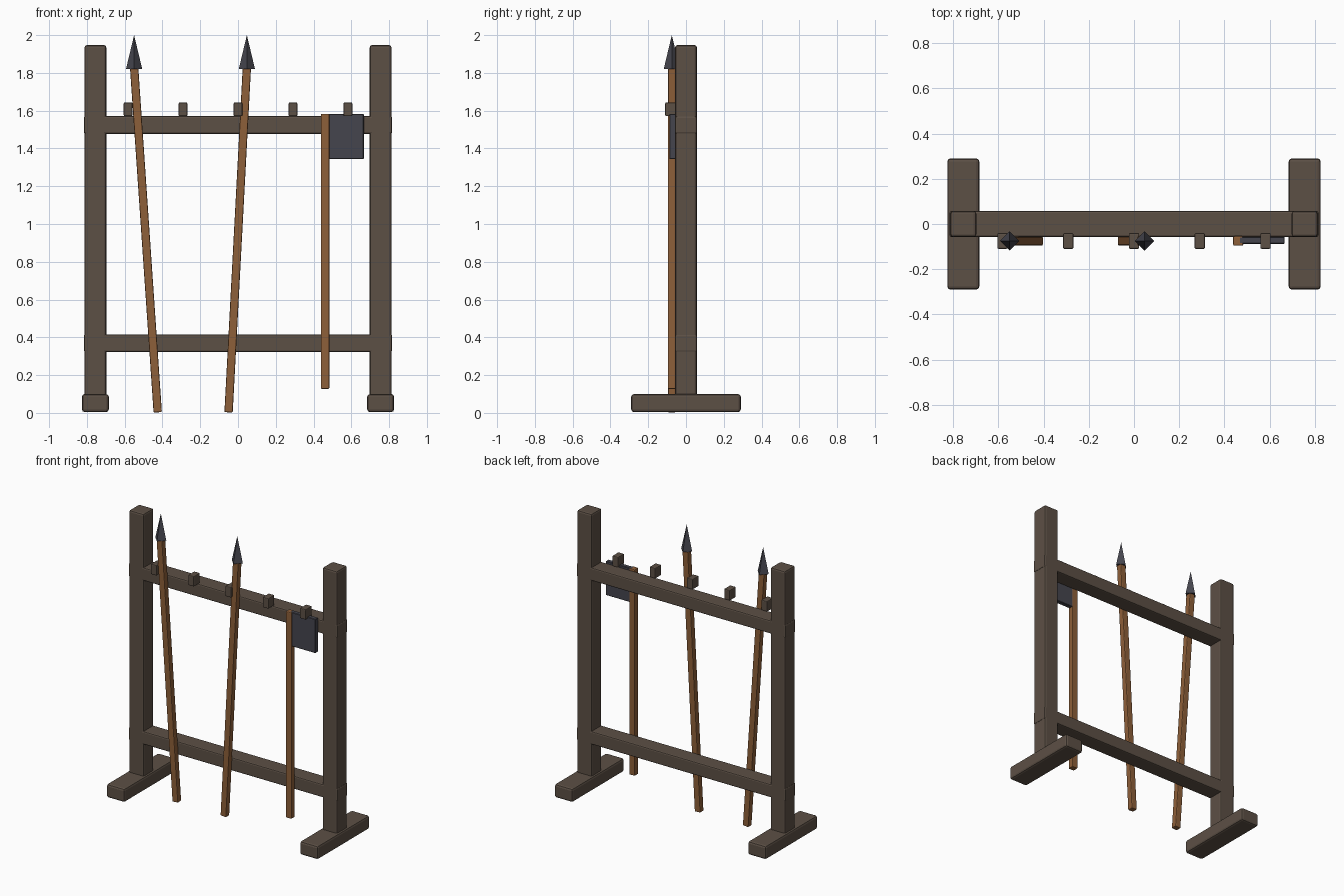
import bpy
import bmesh
from math import atan2
from mathutils import Matrix, Vector

cube = bpy.data.objects.get("Cube")
if cube:
    bpy.data.objects.remove(cube, do_unlink=True)


def material(name, rgb):
    mat = bpy.data.materials.new(name)
    mat.use_nodes = True
    mat.diffuse_color = (*rgb, 1)
    bsdf = mat.node_tree.nodes["Principled BSDF"]
    bsdf.inputs["Base Color"].default_value = (*rgb, 1)
    bsdf.inputs["Roughness"].default_value = 0.8
    return mat


DARK_WOOD = material("dark wood", (0.108, 0.080, 0.060))
SHAFT_WOOD = material("shaft wood", (0.270, 0.115, 0.041))
STEEL = material("dark steel", (0.060, 0.060, 0.076))


def add_object(name, bm, mat, location, bevel=0, segments=2):
    mesh = bpy.data.meshes.new(name)
    bm.to_mesh(mesh)
    bm.free()
    mesh.materials.append(mat)
    obj = bpy.data.objects.new(name, mesh)
    obj.location = location
    bpy.context.collection.objects.link(obj)
    if bevel:
        mod = obj.modifiers.new("Bevel", "BEVEL")
        mod.width = bevel
        mod.segments = segments
    return obj


def box(name, size, location, mat, bevel, segments=2):
    bm = bmesh.new()
    bmesh.ops.create_cube(bm, size=1)
    bmesh.ops.scale(bm, vec=size, verts=bm.verts)
    return add_object(name, bm, mat, location, bevel, segments)


# Upright posts on long feet
for side, x in (("right", -0.755), ("left", 0.755)):
    box(f"{side}_foot", (0.142, 0.58, 0.095), (x, 0, 0.052), DARK_WOOD, 0.014)
    box(f"{side}_post", (0.115, 0.115, 1.88), (x, 0, 1.007), DARK_WOOD, 0.012)

# Cross rails running through the posts
for name, z in (("lower_rail", 0.369), ("upper_rail", 1.524)):
    box(name, (1.632, 0.115, 0.093), (0, 0, z), DARK_WOOD, 0.009)

# Row of pegs in front of the upper rail
for i in range(5):
    box(f"peg_{i + 1}", (0.046, 0.07, 0.073),
        (0.291 * (i - 2), -0.075, 1.607), DARK_WOOD, 0.006)

# Leaning spears with four-sided heads
Y = -0.075
for name, foot_x, head_x in (("right", -0.425, -0.55), ("middle", -0.05, 0.047)):
    bottom, top = Vector((foot_x, Y, 0.003)), Vector((head_x, Y, 1.83))
    shaft = box(f"{name}_spear_shaft", (0.044, 0.041, (top - bottom).length),
                (bottom + top) / 2, SHAFT_WOOD, 0.006)
    shaft.rotation_euler.y = atan2(head_x - foot_x, top.z - bottom.z)

    bm = bmesh.new()
    bmesh.ops.create_cone(bm, cap_ends=True, segments=4, radius1=0.043,
                          radius2=0, depth=0.18, matrix=Matrix.Identity(4))
    bmesh.ops.remove_doubles(bm, verts=bm.verts, dist=0.0001)
    add_object(f"{name}_spear_head", bm, STEEL, (head_x, Y, 1.91))

# Hanging axe
box("axe_handle", (0.045, 0.042, 1.456), (0.461, Y, 1.855 - 1), SHAFT_WOOD, 0.006)
box("axe_blade", (0.2, 0.031, 0.24), (0.566, -0.072, 1.463), STEEL, 0.003, 1)
